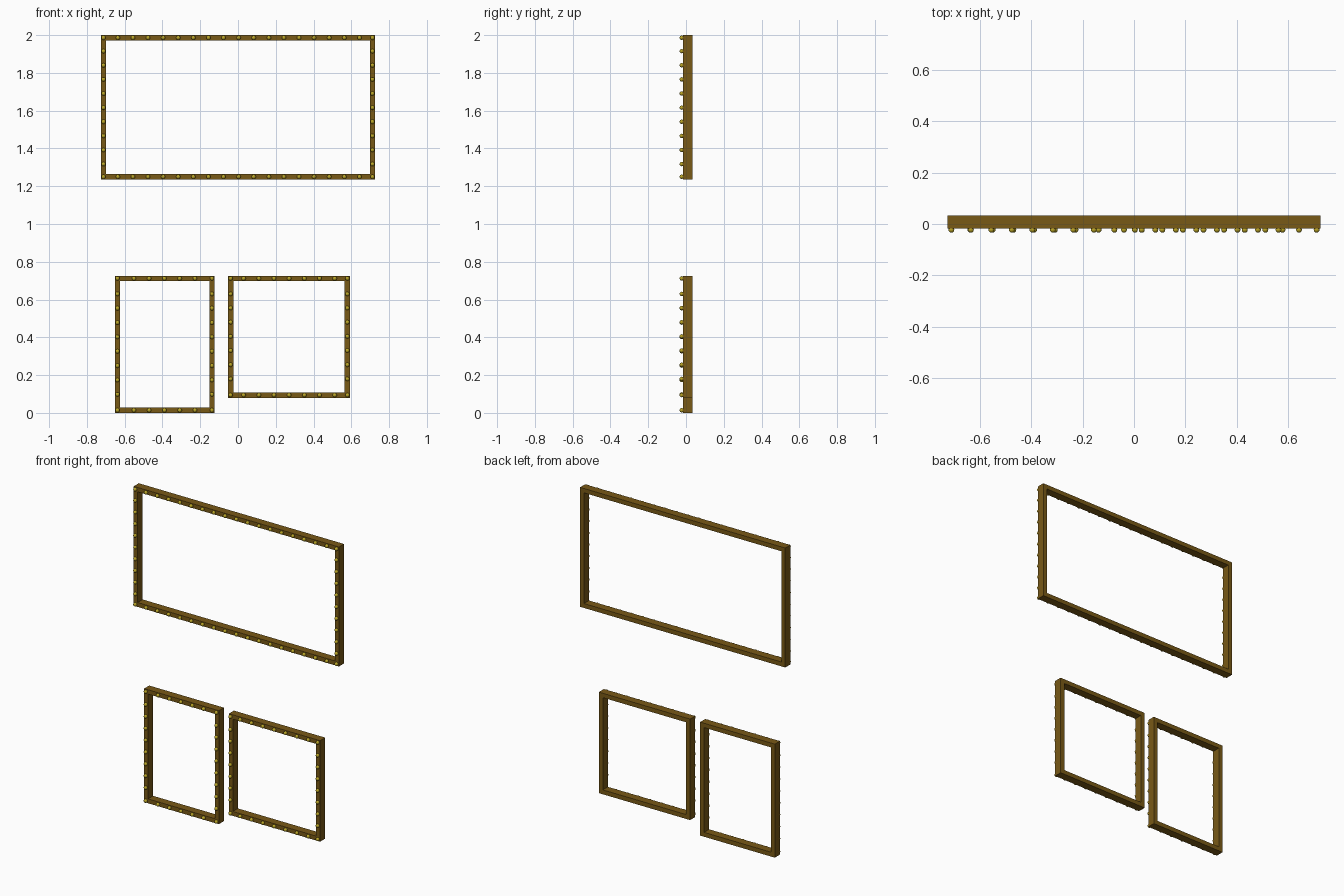
import bpy, bmesh
from mathutils import Matrix

if "Cube" in bpy.data.objects:
    bpy.data.objects.remove(bpy.data.objects["Cube"])

BAR = 0.028              # width of each frame bar
Y0, Y1 = -0.017, 0.034   # front and back of the bars
STUD_R, STUD_Y = 0.0115, -0.0225


def material(name, color):
    m = bpy.data.materials.new(name)
    m.diffuse_color = (*color, 1)
    m.use_nodes = True
    m.node_tree.nodes["Principled BSDF"].inputs["Base Color"].default_value = m.diffuse_color
    return m


wood = material("bronze_brown", (0.19, 0.10, 0.008))
brass = material("brass", (0.50, 0.38, 0.02))


def add_object(name, bm, mat):
    me = bpy.data.meshes.new(name)
    bm.to_mesh(me)
    bm.free()
    me.materials.append(mat)
    ob = bpy.data.objects.new(name, me)
    bpy.context.collection.objects.link(ob)
    return ob


def frame(name, x0, x1, z0, z1):
    # mitred rectangular ring, extruded front to back
    bm = bmesh.new()

    def ring(i, y):
        return [bm.verts.new((x, y, z)) for x, z in
                ((x0 + i, z0 + i), (x1 - i, z0 + i), (x1 - i, z1 - i), (x0 + i, z1 - i))]

    loops = [ring(0, Y0), ring(0, Y1), ring(BAR, Y1), ring(BAR, Y0)]
    for a, b in zip(loops, loops[1:] + loops[:1]):
        for k in range(4):
            n = (k + 1) % 4
            bm.faces.new((a[k], a[n], b[n], b[k]))
    bmesh.ops.recalc_face_normals(bm, faces=bm.faces)
    add_object(name, bm, wood)


def spaced(a, b, n):
    return [a + (b - a) * i / (n - 1) for i in range(n)]


def studs(name, x0, x1, z0, z1, xs, zs):
    # corner studs plus evenly spaced studs along each bar
    h = BAR / 2
    xa, xb, za, zb = x0 + h, x1 - h, z0 + h, z1 - h
    points = [(x, z) for z in (za, zb) for x in [xa, *xs, xb]]
    points += [(x, z) for x in (xa, xb) for z in zs]
    bm = bmesh.new()
    for x, z in points:
        bmesh.ops.create_uvsphere(bm, u_segments=12, v_segments=8, radius=STUD_R,
                                  matrix=Matrix.Translation((x, STUD_Y, z)))
    for f in bm.faces:
        f.smooth = True
    add_object(name, bm, brass)


# name, outer rectangle, stud positions along x and along z
panels = [
    ("upper", (-0.726, 0.726, 1.236, 2.0),
     spaced(-0.636, 0.643, 17), spaced(1.317, 1.915, 9)),
    ("lower_left", (-0.652, -0.124, 0.0, 0.726),
     spaced(-0.551, -0.228, 5), spaced(0.098, 0.63, 8)),
    ("lower_right", (-0.053, 0.593, 0.08, 0.726),
     spaced(0.03, 0.512, 7), spaced(0.18, 0.63, 7)),
]
for name, rect, xs, zs in panels:
    frame(name + "_frame", *rect)
    studs(name + "_studs", *rect, xs, zs)
